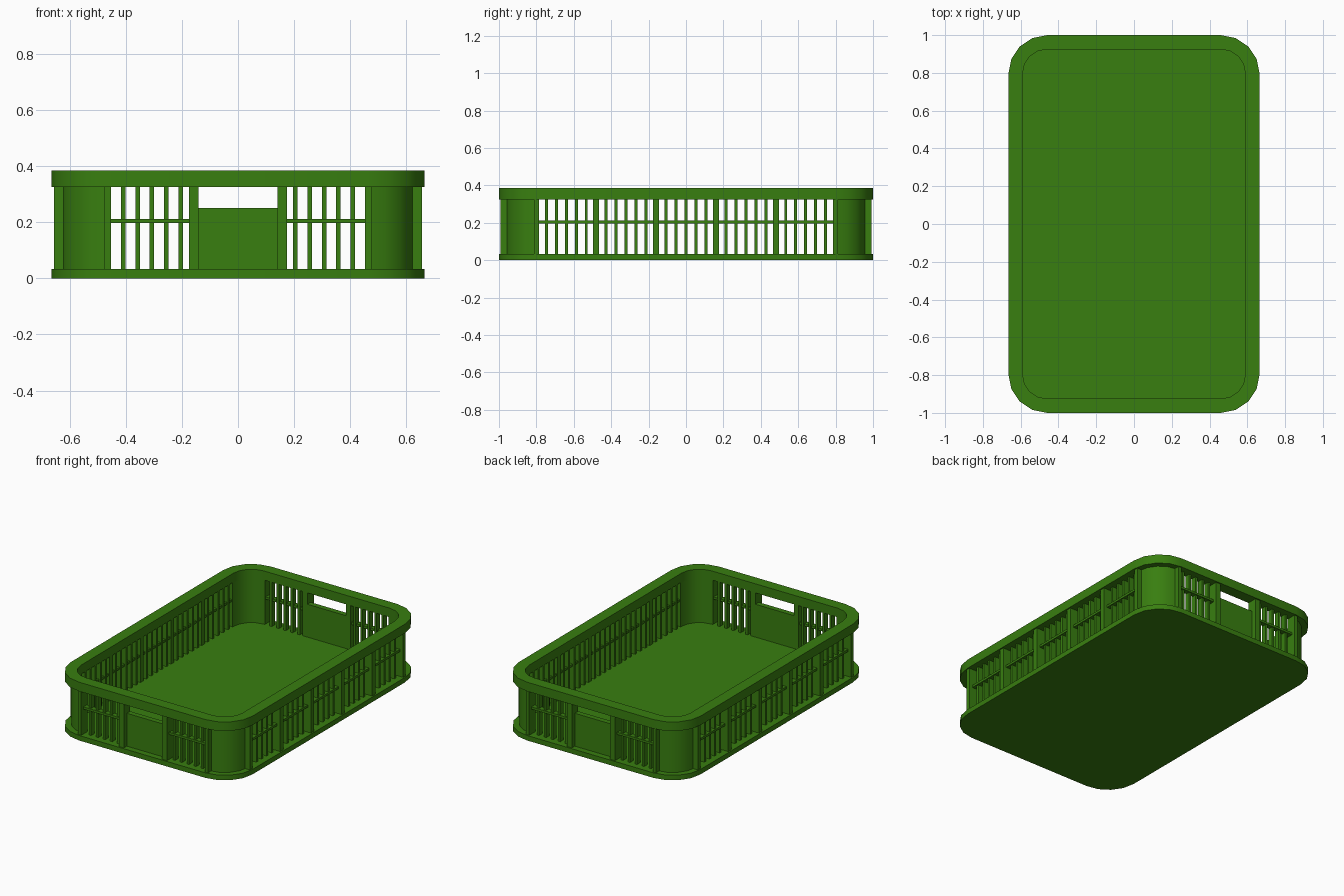
import bpy, bmesh, math

if "Cube" in bpy.data.objects:
    bpy.data.objects.remove(bpy.data.objects["Cube"])

HX, HY = 0.665, 1.0          # outer half sizes
CX, CY = 0.46, 0.795         # corner arc centre
R_OUT, R_IN, R_WALL = 0.205, 0.13, 0.165
Z0, Z1, Z2 = 0.033, 0.325, 0.385
SEG = 4

mat = bpy.data.materials.new("green_plastic")
mat.diffuse_color = (0.04, 0.21, 0.005, 1)
mat.use_nodes = True
mat.node_tree.nodes["Principled BSDF"].inputs["Base Color"].default_value = mat.diffuse_color


def finish(bm, name, smooth=False):
    bmesh.ops.recalc_face_normals(bm, faces=bm.faces)
    me = bpy.data.meshes.new(name)
    bm.to_mesh(me)
    bm.free()
    ob = bpy.data.objects.new(name, me)
    bpy.context.collection.objects.link(ob)
    me.materials.append(mat)
    if smooth:
        bpy.ops.object.select_all(action='DESELECT')
        ob.select_set(True)
        bpy.context.view_layer.objects.active = ob
        bpy.ops.object.shade_smooth_by_angle(angle=math.radians(35))
    return ob


def arc(r, quadrant):
    sx, sy = [(1, 1), (-1, 1), (-1, -1), (1, -1)][quadrant]
    out = []
    for i in range(SEG + 1):
        a = math.pi / 2 * (quadrant + i / SEG)
        out.append((sx * CX + r * math.cos(a), sy * CY + r * math.sin(a)))
    return out


def rounded(r):
    return [p for q in range(4) for p in arc(r, q)]


def strip(bm, outer, inner, z0, z1, closed):
    # rectangular section swept between an outer and an inner outline
    rows = [[bm.verts.new((*p, z)) for p in pts]
            for pts, z in ((outer, z0), (outer, z1), (inner, z1), (inner, z0))]
    n = len(outer)
    for i in range(n if closed else n - 1):
        j = (i + 1) % n
        for k in range(4):
            a, b = rows[k], rows[(k + 1) % 4]
            bm.faces.new((a[i], a[j], b[j], b[i]))
    if not closed:
        for i in (0, n - 1):
            bm.faces.new([r[i] for r in rows])


def box(bm, x0, x1, y0, y1, z0, z1):
    vs = bmesh.ops.create_cube(bm, size=1)["verts"]
    for v in vs:
        v.co = (x0 if v.co.x < 0 else x1, y0 if v.co.y < 0 else y1, z0 if v.co.z < 0 else z1)


def wall_box(bm, side, t0, t1, d0, d1, z0, z1):
    # box on a wall: t along the wall, d distance out from the inner wall face
    axis, s = side
    base = (HY if axis == 'y' else HX) - (R_OUT - R_IN)
    a, b = sorted((s * (base + d0), s * (base + d1)))
    if axis == 'y':
        box(bm, t0, t1, a, b, z0, z1)
    else:
        box(bm, a, b, t0, t1, z0, z1)


# floor plate
bm = bmesh.new()
lo = [bm.verts.new((*p, 0)) for p in rounded(R_OUT)]
hi = [bm.verts.new((*p, Z0)) for p in rounded(R_OUT)]
bm.faces.new(lo)
bm.faces.new(hi)
for i in range(len(lo)):
    j = (i + 1) % len(lo)
    bm.faces.new((lo[i], lo[j], hi[j], hi[i]))
finish(bm, "floor_plate", True)

# top rim
bm = bmesh.new()
strip(bm, rounded(R_OUT), rounded(R_IN), Z1, Z2, True)
finish(bm, "top_rim", True)

# curved corner walls
bm = bmesh.new()
for q in range(4):
    strip(bm, arc(R_WALL, q), arc(R_IN, q), Z0, Z1, False)
finish(bm, "corner_walls", True)

posts, bars, rails, panels = (bmesh.new() for _ in range(4))


def bay(side, a, b, n=5):
    # slender bars plus one cross rail between two posts centred at a and b
    for i in range(1, n + 1):
        t = a + (b - a) * i / (n + 1)
        wall_box(bars, side, t - 0.008, t + 0.008, 0.0, 0.035, Z0, Z1)
    wall_box(rails, side, a, b, 0.008, 0.043, 0.197, 0.212)


def post(side, a, b):
    wall_box(posts, side, a, b, 0.0, 0.066, Z0, Z1)


for s in (-1, 1):
    # short ends with handle opening
    end = ('y', s)
    for a, b in ((0.14, 0.175), (0.452, 0.475)):
        post(end, a, b)
        post(end, -b, -a)
    bay(end, 0.153, 0.46)
    bay(end, -0.46, -0.153)
    wall_box(panels, end, -0.14, 0.14, 0.0, 0.035, Z0, 0.25)
    # long sides, five bays
    flank = ('x', s)
    ts = [-0.8, -0.48, -0.16, 0.16, 0.48, 0.8]
    for t in ts:
        w = 0.013 if abs(t) > 0.7 else 0.016
        post(flank, t - w, t + w)
    for a, b in zip(ts, ts[1:]):
        bay(flank, a, b)

finish(posts, "wall_posts")
finish(bars, "wall_bars")
finish(rails, "cross_rails")
finish(panels, "handle_panels")
